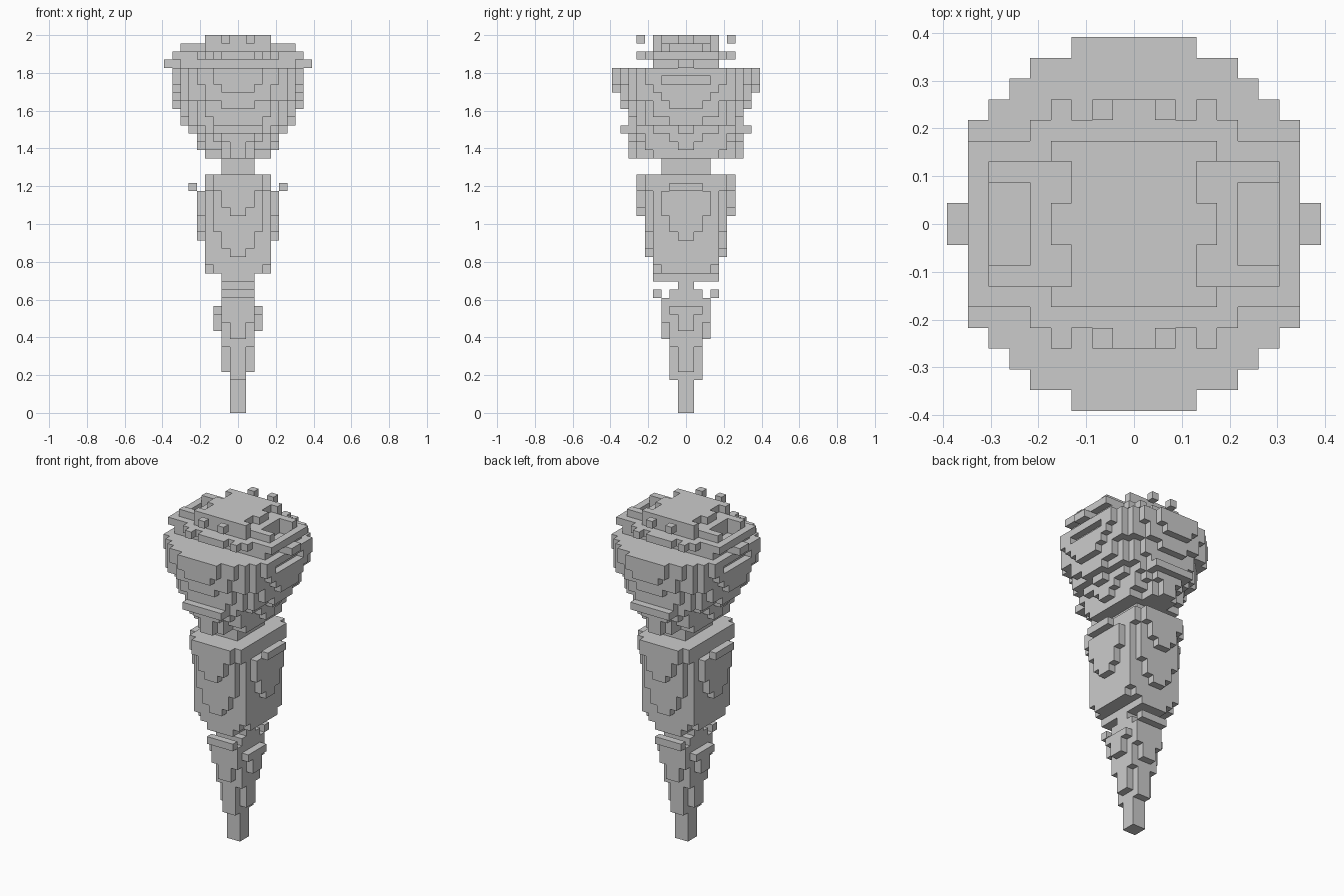
import bpy, bmesh
from mathutils import Vector

UNIT = 2 / 46  # edge of one block

cube = bpy.data.objects.get("Cube")
if cube:
    bpy.data.objects.remove(cube, do_unlink=True)

stone = bpy.data.materials.new("stone_grey")
stone.use_nodes = True
grey = (0.6, 0.6, 0.6, 1)
stone.diffuse_color = grey
stone.node_tree.nodes["Principled BSDF"].inputs["Base Color"].default_value = grey


def slab(hx, hy, low, high):
    """Blocks of a centred slab: half width, half depth, first and last layer."""
    return {(x, y, z) for x in range(-hx, hx) for y in range(-hy, hy)
            for z in range(low, high)}


def slabs(*sizes):
    return set().union(*(slab(*s) for s in sizes))


def studs(x0, x1, y0, y1, z):
    """Blocks mirrored into all four quarters."""
    return {(mx, my, z) for x in range(x0, x1) for y in range(y0, y1)
            for mx in (x, -x - 1) for my in (y, -y - 1)}


def build(name, blocks):
    """Skin a set of blocks, leaving out the faces between neighbours."""
    bm = bmesh.new()
    corners = {}

    def corner(p):
        key = tuple(p)
        if key not in corners:
            corners[key] = bm.verts.new(Vector(key) * UNIT)
        return corners[key]

    for block in blocks:
        for axis in range(3):
            for side in (0, 1):
                near = list(block)
                near[axis] += 2 * side - 1
                if tuple(near) in blocks:
                    continue
                u, v = (axis + 1) % 3, (axis + 2) % 3
                ring = []
                for du, dv in ((0, 0), (1, 0), (1, 1), (0, 1)):
                    p = list(block)
                    p[axis] += side
                    p[u] += du
                    p[v] += dv
                    ring.append(corner(p))
                bm.faces.new(ring if side else ring[::-1])
    bmesh.ops.dissolve_limit(bm, angle_limit=0.01, verts=bm.verts, edges=bm.edges)
    mesh = bpy.data.meshes.new(name)
    bm.to_mesh(mesh)
    bm.free()
    mesh.materials.append(stone)
    obj = bpy.data.objects.new(name, mesh)
    bpy.context.collection.objects.link(obj)
    return obj


# Narrow tip with bulging sides
build("lower_spike", slabs(
    (1, 1, 0, 5), (1, 2, 4, 9), (2, 1, 5, 9), (2, 2, 8, 15),
    (1, 3, 9, 14), (2, 3, 11, 14), (3, 1, 10, 13), (3, 2, 12, 13),
    (2, 1, 15, 16)))

# Middle cone, with stepped pointed panels on each side
build("middle_cone", slabs(
    (2, 4, 16, 17), (3, 4, 17, 18), (4, 3, 17, 19), (4, 4, 18, 29),
    # front and back panels
    (1, 5, 19, 20), (2, 5, 20, 22), (3, 5, 22, 27), (4, 5, 27, 29),
    (1, 6, 24, 25), (2, 6, 25, 27), (3, 6, 27, 29),
    # side panels
    (5, 1, 21, 22), (5, 2, 22, 24), (5, 3, 24, 27)))

build("neck", slabs((2, 3, 29, 31)))

# Head, widening upward, with a cross-shaped underside
head = slabs(
    (4, 4, 31, 32), (2, 6, 31, 33), (1, 7, 31, 33), (4, 5, 32, 34),
    (5, 1, 32, 33), (5, 2, 33, 34), (3, 6, 33, 34), (2, 7, 33, 34),
    (3, 8, 34, 35), (4, 6, 34, 35), (5, 4, 34, 35), (6, 1, 34, 35),
    (5, 6, 35, 38), (6, 5, 35, 38),
    # front and back panels
    (3, 7, 35, 36), (4, 7, 36, 38), (6, 7, 38, 42), (2, 8, 37, 38),
    (4, 8, 38, 40), (5, 8, 40, 42), (2, 9, 39, 40), (3, 9, 40, 42),
    # side panels
    (7, 2, 35, 36), (7, 4, 36, 38), (7, 6, 38, 42), (8, 2, 37, 38),
    (8, 3, 38, 39), (8, 4, 39, 40), (8, 5, 40, 42))
# Groove across each side panel
head -= studs(7, 8, 0, 3, 40)
build("head", head)

# Crown, with a pit on either side
crown = slabs((7, 4, 42, 43), (9, 1, 42, 43), (8, 4, 43, 44), (5, 5, 43, 44),
              (2, 6, 43, 44), (7, 3, 44, 45), (4, 4, 44, 45),
              (3, 4, 45, 46), (4, 1, 45, 46))
crown |= studs(3, 4, 5, 6, 43) | studs(3, 4, 3, 4, 45)
crown -= studs(5, 7, 0, 2, 43) | studs(5, 7, 0, 2, 44)
build("crown", crown)

# Loose blocks hovering around the body
build("crown_studs", studs(1, 2, 5, 6, 45))
build("side_studs", studs(5, 6, 0, 2, 27))
build("spike_studs", studs(0, 2, 3, 4, 14))
